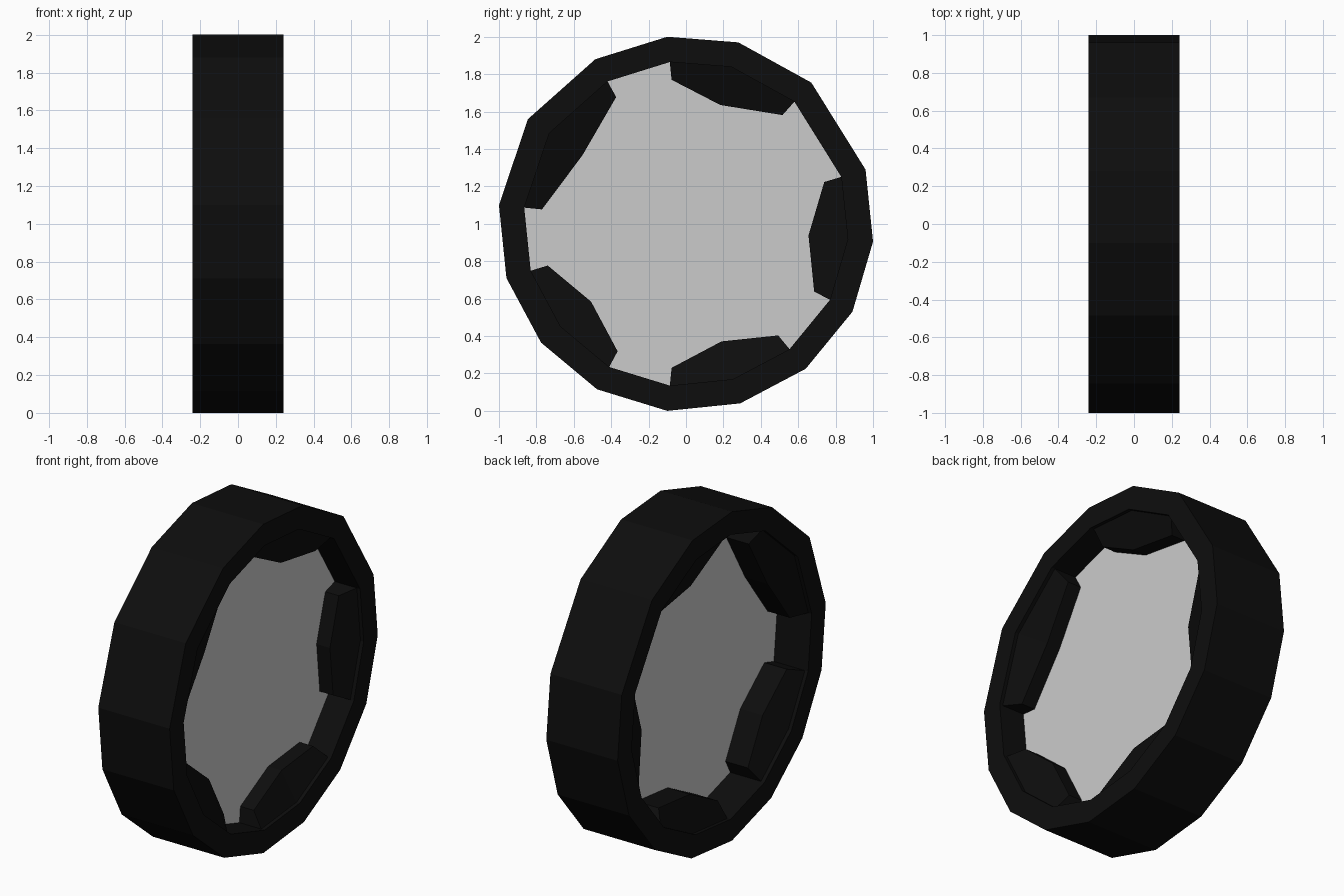
import bpy, bmesh

if "Cube" in bpy.data.objects:
    bpy.data.objects.remove(bpy.data.objects["Cube"])

# Uneven 15-sided rim outline (y, z measured from the wheel centre)
RIM = [(-.10, 1.0), (.28, .97), (.67, .755), (.96, .29), (1.0, -.095),
       (.89, -.47), (.64, -.775), (.29, -.96), (-.10, -1.0), (-.475, -.885),
       (-.775, -.635), (-.96, -.29), (-1.0, .10), (-.845, .56), (-.485, .88)]

black = bpy.data.materials.new("black")
black.diffuse_color = (.004, .004, .004, 1)
black.use_nodes = True
black.node_tree.nodes["Principled BSDF"].inputs["Base Color"].default_value = black.diffuse_color


def loft(name, sections, closed, material=None):
    """Join cross-sections of (x, y, z) points into one flat-shaded solid."""
    bm = bmesh.new()
    rows = [[bm.verts.new(p) for p in s] for s in sections]
    n = len(rows[0])
    pairs = list(zip(rows, rows[1:]))
    if closed:
        pairs.append((rows[-1], rows[0]))
    else:
        bm.faces.new(rows[0])
        bm.faces.new(rows[-1])
    for a, b in pairs:
        for k in range(n):
            m = (k + 1) % n
            bm.faces.new((a[k], a[m], b[m], b[k]))
    bmesh.ops.recalc_face_normals(bm, faces=bm.faces)
    mesh = bpy.data.meshes.new(name)
    bm.to_mesh(mesh)
    bm.free()
    ob = bpy.data.objects.new(name, mesh)
    bpy.context.collection.objects.link(ob)
    if material:
        mesh.materials.append(material)
    return ob


def section(i, profile):
    """Place a (scale, x) profile at rim corner i."""
    y, z = RIM[i]
    return [(x, y * s, 1 + z * s) for s, x in profile]


# Tyre ring
ring = [(1, -.24), (1, .24), (.865, .24), (.865, -.24)]
loft("tyre_ring", [section(i, ring) for i in range(15)], True, black)

# Five inner blocks, each spanning two rim segments
for b in range(5):
    parts = []
    for k, inner in enumerate((.77, .655, .77)):
        parts.append(section(3 * b + k, [(.87, -.22), (.87, .22),
                                         (inner, .16), (inner, -.16)]))
    loft(f"inner_block_{b + 1}", parts, False, black)

# Grey centre plate
loft("centre_plate", [[(x, y * .867, 1 + z * .867) for y, z in RIM]
                      for x in (-.01, .07)], False)
